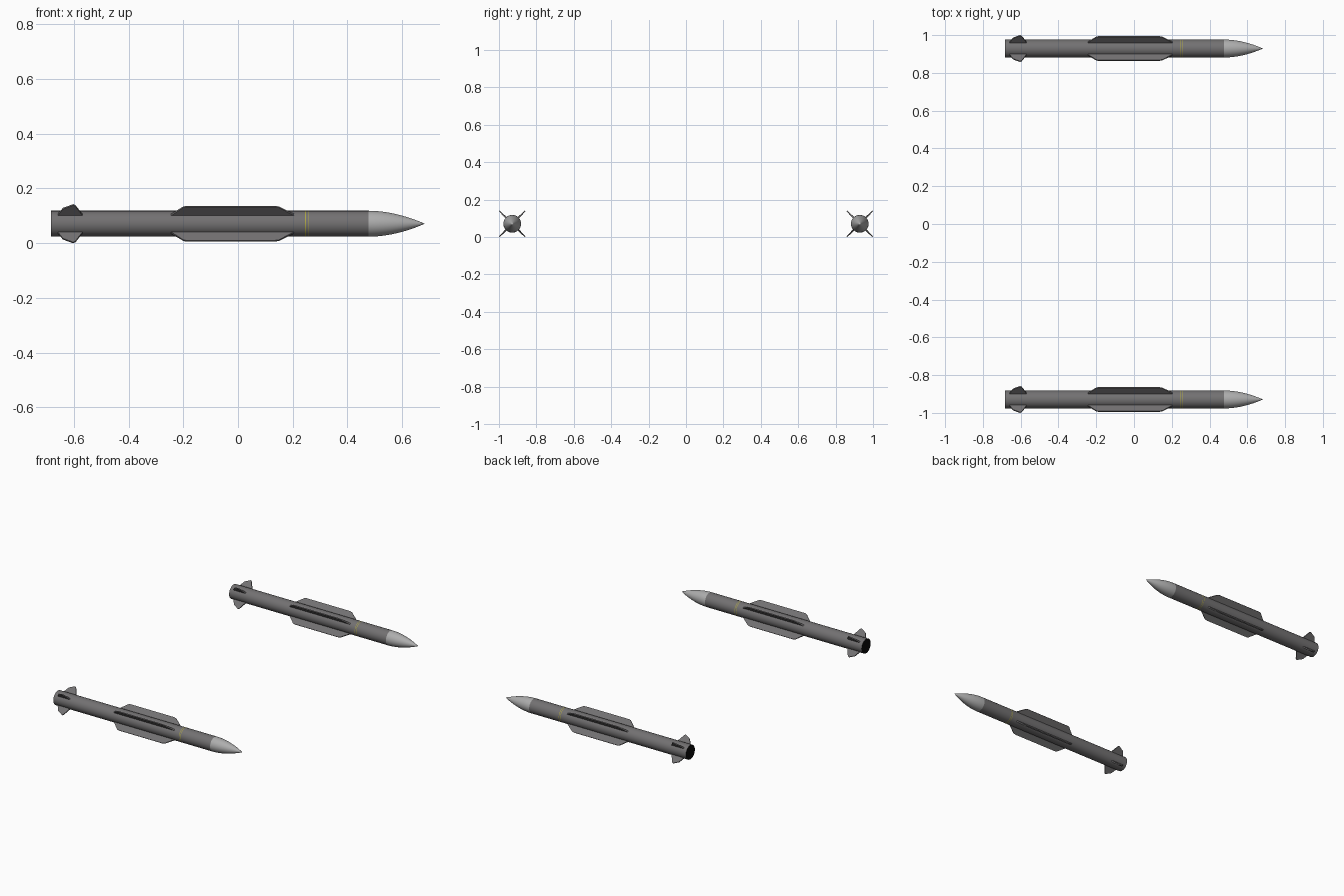
import bpy, bmesh, math
from mathutils import Vector

if "Cube" in bpy.data.objects:
    bpy.data.objects.remove(bpy.data.objects["Cube"])

R = 0.0475          # body radius
CZ, CY = 0.071, 0.929
SEG = 32


def material(name, rgb):
    m = bpy.data.materials.new(name)
    m.diffuse_color = (*rgb, 1)
    m.use_nodes = True
    m.node_tree.nodes["Principled BSDF"].inputs["Base Color"].default_value = m.diffuse_color
    return m


GREY = material("body grey", (0.17, 0.165, 0.168))
LIGHT = material("nose light grey", (0.42, 0.42, 0.42))
YELLOW = material("band yellow", (0.42, 0.38, 0.06))
BLACK = material("nozzle black", (0.003, 0.003, 0.003))


def finish(name, bm, mats, y, smooth=True):
    bmesh.ops.recalc_face_normals(bm, faces=bm.faces)
    me = bpy.data.meshes.new(name)
    bm.to_mesh(me)
    bm.free()
    for m in mats:
        me.materials.append(m)
    ob = bpy.data.objects.new(name, me)
    ob.location = (0, y, CZ)
    bpy.context.collection.objects.link(ob)
    if smooth:
        bpy.ops.object.select_all(action='DESELECT')
        ob.select_set(True)
        bpy.context.view_layer.objects.active = ob
        bpy.ops.object.shade_smooth_by_angle(angle=math.radians(35))
    return ob


def lathe(name, profile, y, mats, rule):
    """Revolve (x, radius) points about the x axis; rule gives material per face centre x."""
    bm = bmesh.new()
    rings = []
    for x, r in profile:
        if r == 0:
            rings.append([bm.verts.new((x, 0, 0))] * SEG)
        else:
            rings.append([bm.verts.new((x, r * math.cos(2 * math.pi * i / SEG),
                                        r * math.sin(2 * math.pi * i / SEG))) for i in range(SEG)])
    for a, b in zip(rings, rings[1:]):
        for i in range(SEG):
            j = (i + 1) % SEG
            vs = list(dict.fromkeys((a[i], a[j], b[j], b[i])))
            f = bm.faces.new(vs)
            f.material_index = rule(f.calc_center_median().x)
    return finish(name, bm, mats, y)


def fins(name, outline, thick, y):
    """Four diagonal plates with a thinner outer edge, from an (x, radius) outline."""
    bm = bmesh.new()
    for k in range(4):
        a = math.radians(45 + 90 * k)
        out = Vector((0, math.cos(a), math.sin(a)))
        side = Vector((0, -math.sin(a), math.cos(a)))
        sheets = []
        for s in (-1, 1):
            sheets.append([bm.verts.new(Vector((x, 0, 0)) + out * r
                           + side * s * thick * (0.5 if r < R else 0.35)) for x, r in outline])
        bm.faces.new(sheets[0])
        bm.faces.new(sheets[1][::-1])
        n = len(outline)
        for i in range(n):
            j = (i + 1) % n
            bm.faces.new((sheets[0][i], sheets[0][j], sheets[1][j], sheets[1][i]))
    return finish(name, bm, [GREY], y, smooth=False)


# Ogive nose: x from 0.477 to 0.683
N = 12
NOSE = [(0.477 + 0.206 * i / N, R * (1 - (i / N) ** 1.9)) for i in range(N)] + [(0.683, 0)]
# Body tube with two hairline bands
BODY = [(-0.683, R), (0.2455, R), (0.2485, R), (0.2555, R), (0.2585, R), (0.477, R)]
WING = [(-0.247, 0.045), (-0.20, 0.086), (-0.19, 0.089), (0.135, 0.089), (0.15, 0.086), (0.207, 0.045)]
TAIL = [(-0.66, 0.045), (-0.64, 0.079), (-0.603, 0.098), (-0.594, 0.092), (-0.568, 0.045)]

for label, y in (("front", -CY), ("back", CY)):
    lathe(label + "_body", BODY, y, [GREY, YELLOW],
          lambda x: int(0.2455 < x < 0.2485 or 0.2555 < x < 0.2585))
    lathe(label + "_nose_cone", NOSE, y, [LIGHT], lambda x: 0)
    lathe(label + "_nozzle", [(-0.683, R), (-0.682, R * 0.96), (-0.682, 0)], y, [BLACK], lambda x: 0)
    fins(label + "_wings", WING, 0.009, y)
    fins(label + "_tail_fins", TAIL, 0.009, y)
